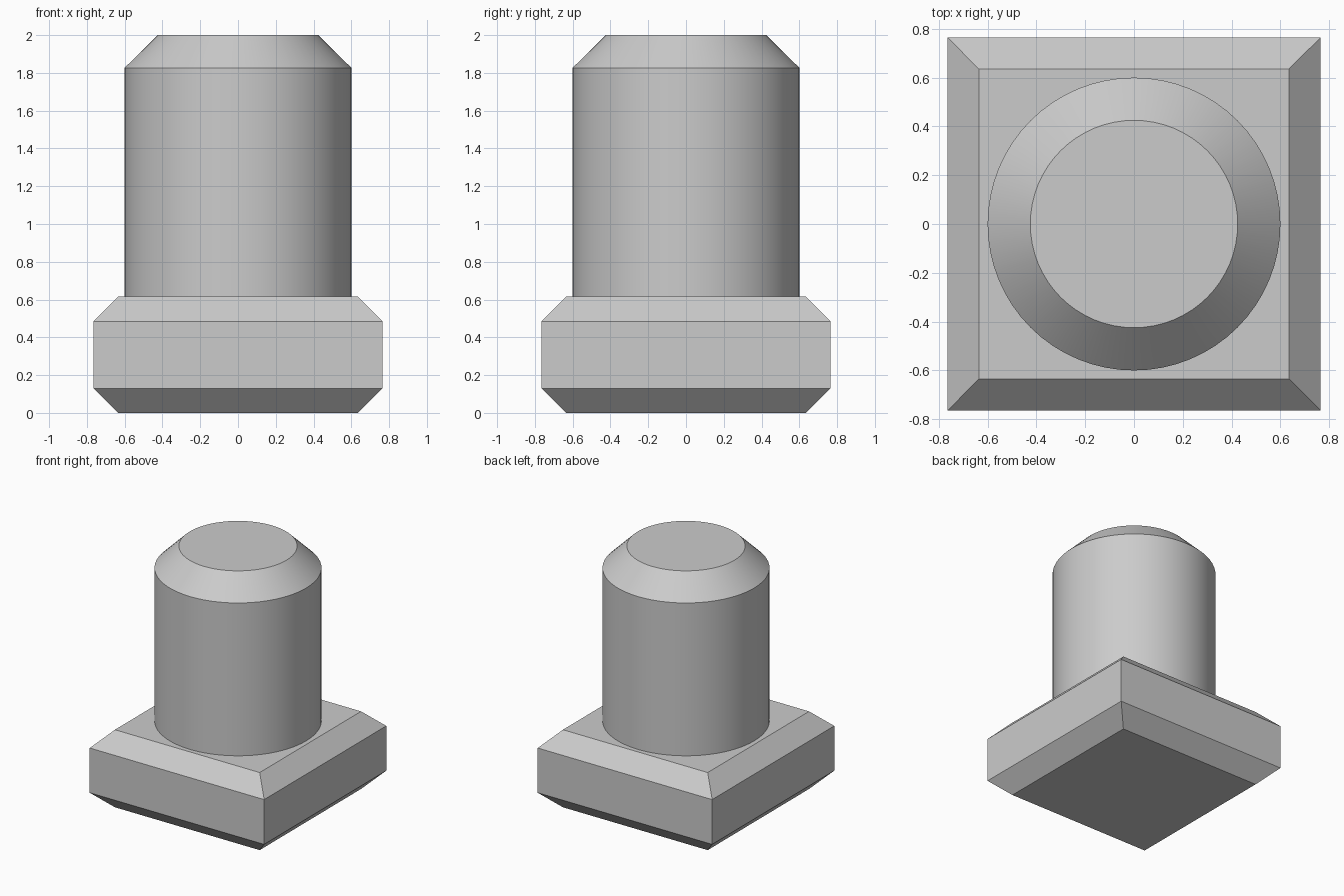
import bpy, bmesh
from math import cos, sin, pi, sqrt, radians

cube = bpy.data.objects.get("Cube")
if cube:
    bpy.data.objects.remove(cube, do_unlink=True)

grey = bpy.data.materials.new("plain grey")
grey.use_nodes = True
colour = (0.6, 0.6, 0.6, 1)
grey.diffuse_color = colour
grey.node_tree.nodes["Principled BSDF"].inputs["Base Color"].default_value = colour


def stacked_solid(name, profile, sides, turn=0.0):
    """Closed solid lofted through regular rings of (radius, height)."""
    bm = bmesh.new()
    rings = []
    for radius, z in profile:
        angles = [turn + 2 * pi * i / sides for i in range(sides)]
        rings.append([bm.verts.new((radius * cos(a), radius * sin(a), z)) for a in angles])
    for low, high in zip(rings, rings[1:]):
        for i in range(sides):
            j = (i + 1) % sides
            bm.faces.new((low[i], low[j], high[j], high[i]))
    bm.faces.new(rings[0][::-1])
    bm.faces.new(rings[-1])
    mesh = bpy.data.meshes.new(name)
    bm.to_mesh(mesh)
    bm.free()
    mesh.materials.append(grey)
    obj = bpy.data.objects.new(name, mesh)
    bpy.context.collection.objects.link(obj)
    return obj


# Square base, chamfered along its top and bottom edges
half, inner = 0.765 * sqrt(2), 0.635 * sqrt(2)
stacked_solid("square_base", [(inner, 0), (half, 0.13), (half, 0.485), (inner, 0.615)], 4, pi / 4)

# Round post with a chamfered top, standing on the base
post = stacked_solid("round_post", [(0.6, 0.615), (0.6, 1.827), (0.425, 2)], 64)
bpy.ops.object.select_all(action="DESELECT")
post.select_set(True)
bpy.context.view_layer.objects.active = post
bpy.ops.object.shade_smooth_by_angle(angle=radians(30))
